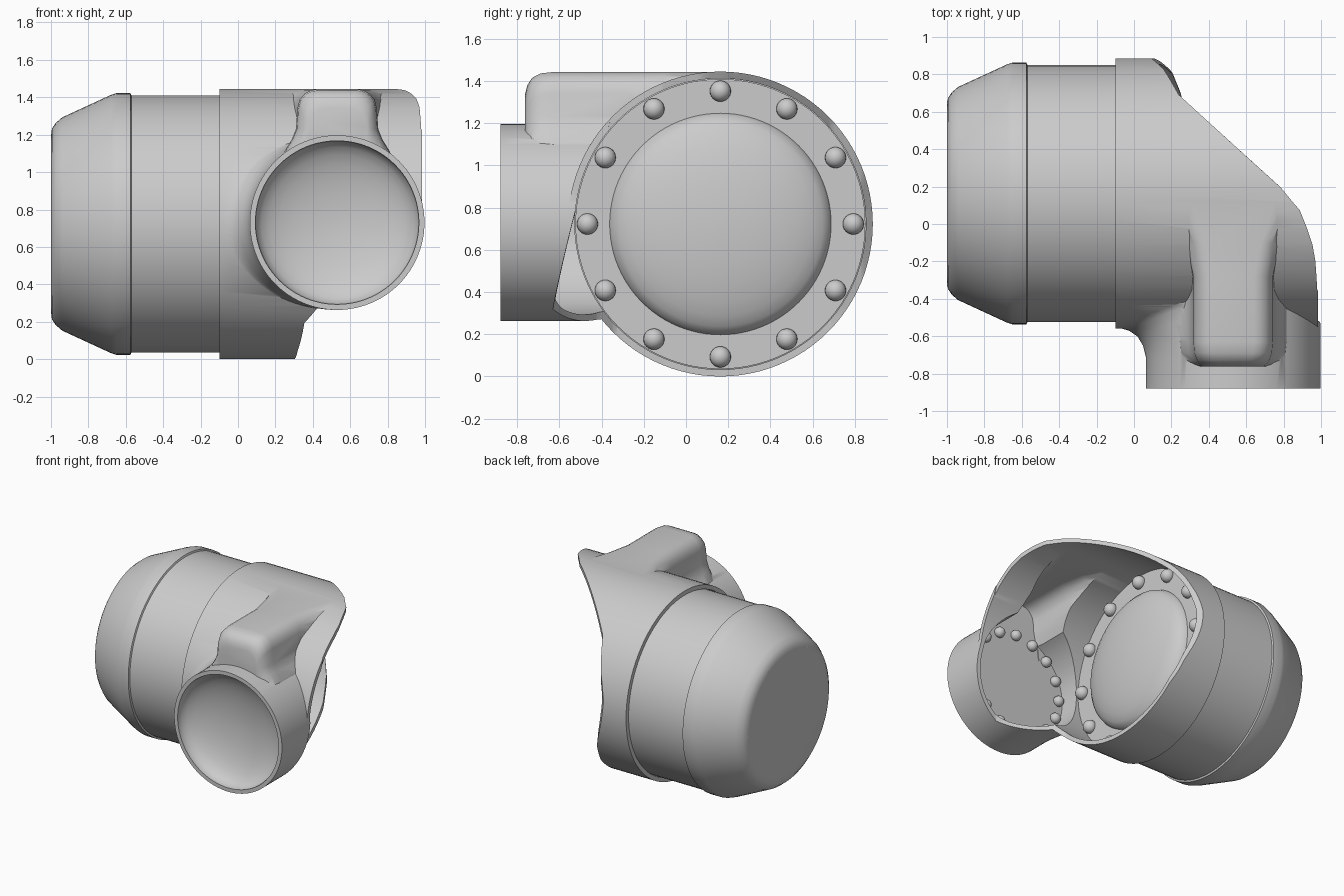
import bpy, bmesh
from math import sin, cos, pi, radians, sqrt

if "Cube" in bpy.data.objects:
    bpy.data.objects.remove(bpy.data.objects["Cube"])

CY, CZ = 0.163, 0.7225      # axis of the main barrel (along x)
PX, PZ = 0.53, 0.73         # axis of the front pipe (along y)
N = 96


def loft(name, rings):
    """Skin a list of equal-length rings and cap both ends."""
    bm = bmesh.new()
    vs = [[bm.verts.new(p) for p in r] for r in rings]
    n = len(rings[0])
    for a, b in zip(vs, vs[1:]):
        for i in range(n):
            j = (i + 1) % n
            bm.faces.new((a[i], a[j], b[j], b[i]))
    bm.faces.new(vs[0])
    bm.faces.new(vs[-1])
    bmesh.ops.recalc_face_normals(bm, faces=bm.faces)
    return add_object(name, bm)


def add_object(name, bm):
    me = bpy.data.meshes.new(name)
    bm.to_mesh(me)
    bm.free()
    ob = bpy.data.objects.new(name, me)
    bpy.context.collection.objects.link(ob)
    return ob


def ring_x(x, r):
    return [(x, CY + r * cos(2 * pi * i / N), CZ + r * sin(2 * pi * i / N)) for i in range(N)]


def ring_y(y, r, flare=0.0, wrap=0.0):
    """Pipe ring; flare widens the left half, wrap bends it round the sleeve."""
    pts = []
    for i in range(N):
        c, s = cos(2 * pi * i / N), sin(2 * pi * i / N)
        bend = wrap * (0.7225 - sqrt(0.7225 ** 2 - (r * s) ** 2))
        pts.append((PX + c * (r + (flare if c < 0 else 0)), y + bend, PZ + r * s))
    return pts


def boolean(ob, other, op):
    m = ob.modifiers.new(op, 'BOOLEAN')
    m.operation, m.object, m.solver = op, other, 'EXACT'
    bpy.context.view_layer.objects.active = ob
    bpy.ops.object.modifier_apply(modifier=m.name)
    bpy.data.objects.remove(other)


def smooth(ob, angle=35):
    bpy.ops.object.select_all(action='DESELECT')
    ob.select_set(True)
    bpy.context.view_layer.objects.active = ob
    bpy.ops.object.shade_smooth_by_angle(angle=radians(angle))


def bolts(name, points, r):
    bm = bmesh.new()
    for p in points:
        new = bmesh.ops.create_uvsphere(bm, u_segments=20, v_segments=12, radius=r)
        bmesh.ops.translate(bm, verts=new['verts'], vec=p)
    smooth(add_object(name, bm))


# Rear barrel: lathe with chamfered end, collar, flange and a domed plug
FX = 0.08
barrel = loft("barrel", [ring_x(x, r) for x, r in [
    (-1, 0.47), (-0.995, 0.51), (-0.975, 0.54), (-0.94, 0.57), (-0.68, 0.69),
    (-0.65, 0.7), (-0.575, 0.7), (-0.57, 0.687), (FX, 0.687)]
    + [(FX + 0.14 * sin(a * pi / 16), 0.525 * cos(a * pi / 16)) for a in range(8)]
    + [(FX + 0.14, 0.02)]])
smooth(barrel, 40)

# Housing: main sleeve plus front pipe with a flared left side
housing = loft("housing", [ring_x(-0.1, 0.7225), ring_x(0.985, 0.7225)])
pipe = loft("pipe", [ring_y(y, 0.467, f, k) for y, f, k in [
    (-0.88, 0, 0), (-0.71, 0, 0), (-0.65, 0.015, 0.3), (-0.6, 0.045, 0.7),
    (-0.57, 0.09, 0.95), (-0.553, 0.15, 1), (0.0, 0.15, 1)]])
boolean(housing, pipe, 'UNION')


# Rounded boss on top of the pipe, widening towards the sleeve
def boss_ring(y, hw, top, f=1.0, off=0.0):
    hw, top = hw - off, top - off
    half = [(hw + 0.1 * f, 1.0), (hw + 0.07 * f, 1.11), (hw + 0.03 * f, 1.175),
            (hw + 0.008 * f, 1.23), (hw, top - 0.1), (hw - 0.012, top - 0.055),
            (hw - 0.04, top - 0.022), (hw - 0.07, top - 0.006), (hw - 0.1, top)]
    pts = half + [(-a, z) for a, z in reversed(half)]
    return [(PX + a, y, z) for a, z in pts]

boss_path = [(-0.69, 0.207, 1.436), (-0.63, 0.212, 1.443), (-0.28, 0.212, 1.443),
             (-0.1, 0.25, 1.443), (0.16, 0.34, 1.443)]
boss = loft("boss", [boss_ring(*s) for s in [
    (-0.762, 0.16, 1.34, 0.3), (-0.752, 0.175, 1.38, 0.6), (-0.73, 0.192, 1.415, 0.9)] + boss_path])
boolean(housing, boss, 'UNION')

# Hollow the sleeve, the boss and the inner end of the pipe; dish the front
boolean(housing, loft("bore_cut", [ring_x(-0.2, 0.69), ring_x(1.3, 0.69)]), 'DIFFERENCE')
boolean(housing, loft("pipe_cut", [ring_y(-0.685, 0.437), ring_y(0.1, 0.437)]), 'DIFFERENCE')
boolean(housing, loft("boss_cut", [boss_ring(*s, 0.5, 0.035) for s in boss_path]), 'DIFFERENCE')
dish = [(-0.87 + 0.16 * sin(a * pi / 16), 0.437 * cos(a * pi / 16)) for a in range(8)]
boolean(housing, loft("dish_cut", [ring_y(y, r) for y, r in
        [(-1.0, 0.437)] + dish + [(-0.71, 0.02)]]), 'DIFFERENCE')

# Slanted side opening: plan outlines that change with height
outlines = [
    (-0.1, [(.2, .9), (.22, .83), (.26, .69), (.32, -.1), (.355, -.33), (.44, -.42), (.75, -.62), (1.2, -.66)]),
    (0.32, [(.14, .9), (.2, .83), (.25, .69), (.32, -.1), (.355, -.33), (.44, -.42), (.75, -.63), (1.2, -.65)]),
    (0.8, [(.08, .9), (.15, .83), (.24, .69), (.5, .2), (.75, -.1), (.9, -.4), (.975, -.52), (1.2, -.53)]),
    (1.1, [(.08, .9), (.16, .83), (.24, .69), (.75, .23), (.88, .08), (.96, -.15), (.98, -.39), (1.2, -.4)]),
    (1.6, [(.08, .9), (.16, .83), (.24, .69), (.8, .18), (.89, .07), (.95, -.08), (.98, -.25), (1.2, -.26)]),
]
opening = loft("opening_cut", [[(x, y, z) for x, y in o + [(1.3, 1.0), (.08, 1.0)]] for z, o in outlines])
boolean(housing, opening, 'DIFFERENCE')
smooth(housing, 35)


# Round-headed bolts on the flange, the pipe floor and the barrel end
def circle(n, r):
    return [(r * cos(2 * pi * i / n), r * sin(2 * pi * i / n)) for i in range(n)]

bolts("flange_bolts", [(FX + 0.01, CY + a, CZ + b) for a, b in circle(12, 0.63)], 0.05)
bolts("pipe_bolts", [(PX + a, -0.675, PZ + b) for a, b in circle(16, 0.395)], 0.04)
bolts("end_bolts", [(-0.965, CY + a, CZ + b) for a, b in circle(6, 0.49)], 0.034)
